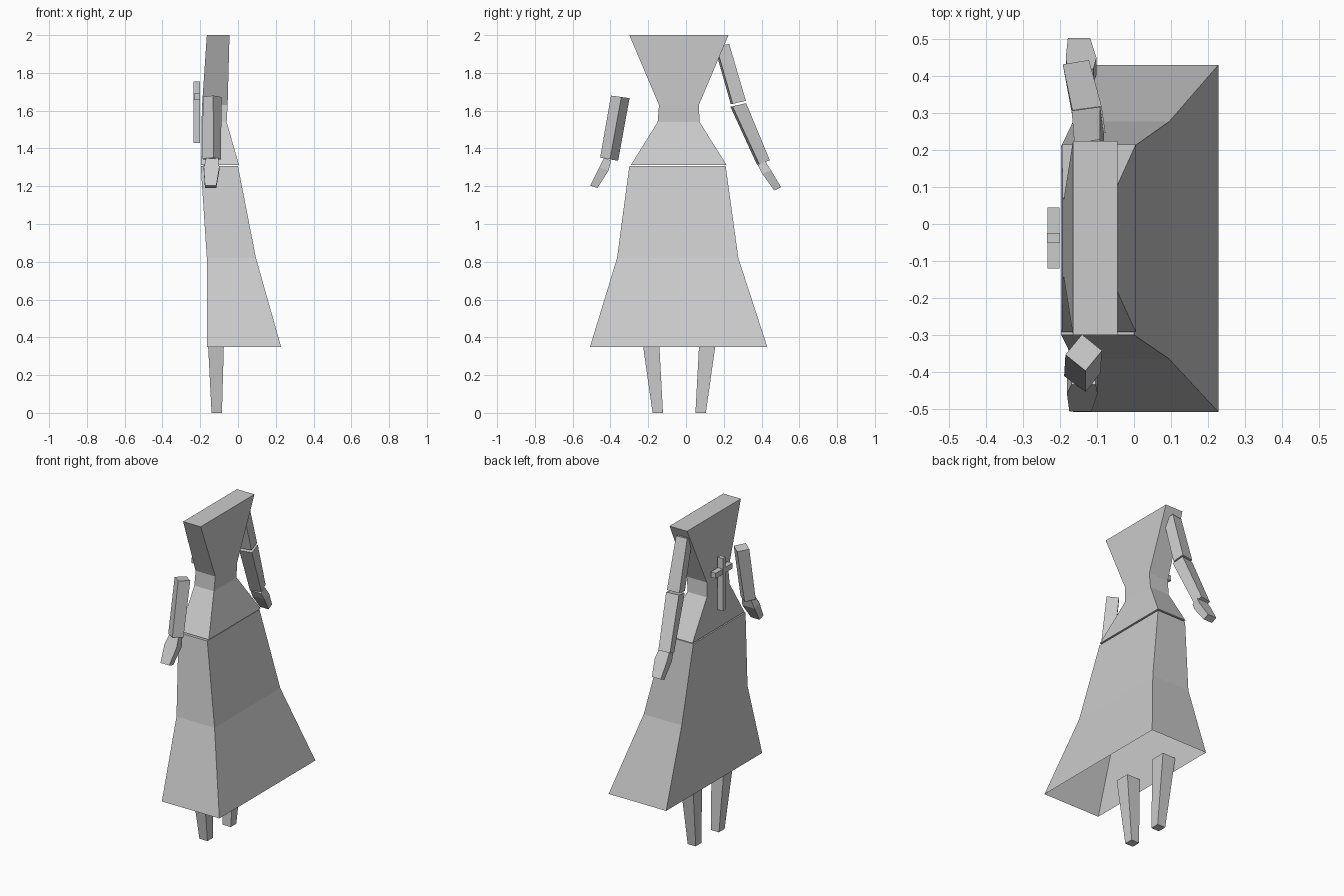
import bpy, bmesh, math
from mathutils import Vector

if "Cube" in bpy.data.objects:
    bpy.data.objects.remove(bpy.data.objects["Cube"])

grey = bpy.data.materials.new("light grey")
grey.diffuse_color = (0.6, 0.6, 0.6, 1)
grey.use_nodes = True
grey.node_tree.nodes["Principled BSDF"].inputs["Base Color"].default_value = grey.diffuse_color


def loft(name, rings, caps=(True, True)):
    """Join four-point rings, listed from bottom to top, into a flat-sided solid."""
    bm = bmesh.new()
    loops = [[bm.verts.new(p) for p in ring] for ring in rings]
    for a, b in zip(loops, loops[1:]):
        for i in range(4):
            j = (i + 1) % 4
            bm.faces.new((a[i], a[j], b[j], b[i]))
    if caps[0]:
        bm.faces.new(loops[0][::-1])
    if caps[1]:
        bm.faces.new(loops[-1])
    me = bpy.data.meshes.new(name)
    bm.to_mesh(me)
    bm.free()
    me.materials.append(grey)
    ob = bpy.data.objects.new(name, me)
    bpy.context.collection.objects.link(ob)
    return ob


def level(x0, x1, y0, y1, z):
    """Horizontal rectangle."""
    return [(x0, y0, z), (x1, y0, z), (x1, y1, z), (x0, y1, z)]


def tilted(x, y, z, width, depth, tilt, turn=0):
    """Rectangle turned about z, then tilted about x (degrees)."""
    t, r = math.radians(tilt), math.radians(turn)
    ring = []
    for sx, sy in ((-1, -1), (1, -1), (1, 1), (-1, 1)):
        a, b = sx * width / 2, sy * depth / 2
        u = a * math.cos(r) - b * math.sin(r)
        v = a * math.sin(r) + b * math.cos(r)
        ring.append(Vector((x + u, y + v * math.cos(t), z + v * math.sin(t))))
    return ring


# Torso flaring out above and below the waist
loft("torso", [
    level(-0.195, 0.005, -0.292, 0.215, 1.312),
    level(-0.193, -0.06, -0.15, 0.072, 1.54),
    level(-0.19, -0.055, -0.143, 0.068, 1.63),
    level(-0.165, -0.045, -0.30, 0.225, 2.0)])

# Skirt, open at the hem
loft("skirt", [
    level(-0.165, 0.228, -0.508, 0.43, 0.35),
    level(-0.165, 0.095, -0.365, 0.277, 0.82),
    level(-0.197, 0.0, -0.30, 0.21, 1.306)], (False, True))

# Legs, mirrored about the body's middle
MID = -0.036
for side, label in ((1, "left"), (-1, "right")):
    rings = []
    for x0, x1, inner, outer, z in ((-0.14, -0.085, 0.086, 0.141, 0),
                                    (-0.162, -0.073, 0.109, 0.202, 0.43)):
        ys = sorted((MID + side * inner, MID + side * outer))
        rings.append(level(x0, x1, ys[0], ys[1], z))
    loft(label + "_leg", rings)

# Left arm
loft("left_upper_arm", [
    tilted(-0.125, 0.277, 1.643, 0.078, 0.072, 13, 8),
    tilted(-0.122, 0.19, 1.945, 0.07, 0.07, 13, 8)])
loft("left_forearm", [
    tilted(-0.152, 0.41, 1.325, 0.072, 0.06, 20, 10),
    tilted(-0.122, 0.277, 1.63, 0.08, 0.075, 13, 8)])
loft("left_hand", [
    tilted(-0.149, 0.485, 1.186, 0.06, 0.04, 25),
    tilted(-0.143, 0.427, 1.275, 0.083, 0.05, 20),
    tilted(-0.145, 0.40, 1.322, 0.07, 0.045, 30)])

# Right forearm and hand
loft("right_forearm", [
    tilted(-0.14, -0.407, 1.343, 0.073, 0.066, -10, -37),
    tilted(-0.136, -0.348, 1.673, 0.07, 0.071, -8, -39)])
loft("right_hand", [
    tilted(-0.145, -0.488, 1.197, 0.06, 0.04, -18),
    tilted(-0.14, -0.434, 1.292, 0.083, 0.052, -18),
    tilted(-0.136, -0.415, 1.343, 0.065, 0.04, -20)])

# Cross behind the back
loft("cross_upright", [level(-0.235, -0.2, -0.05, -0.024, z) for z in (1.43, 1.755)])
loft("cross_bar", [level(-0.234, -0.201, -0.12, 0.045, z) for z in (1.657, 1.69)])
